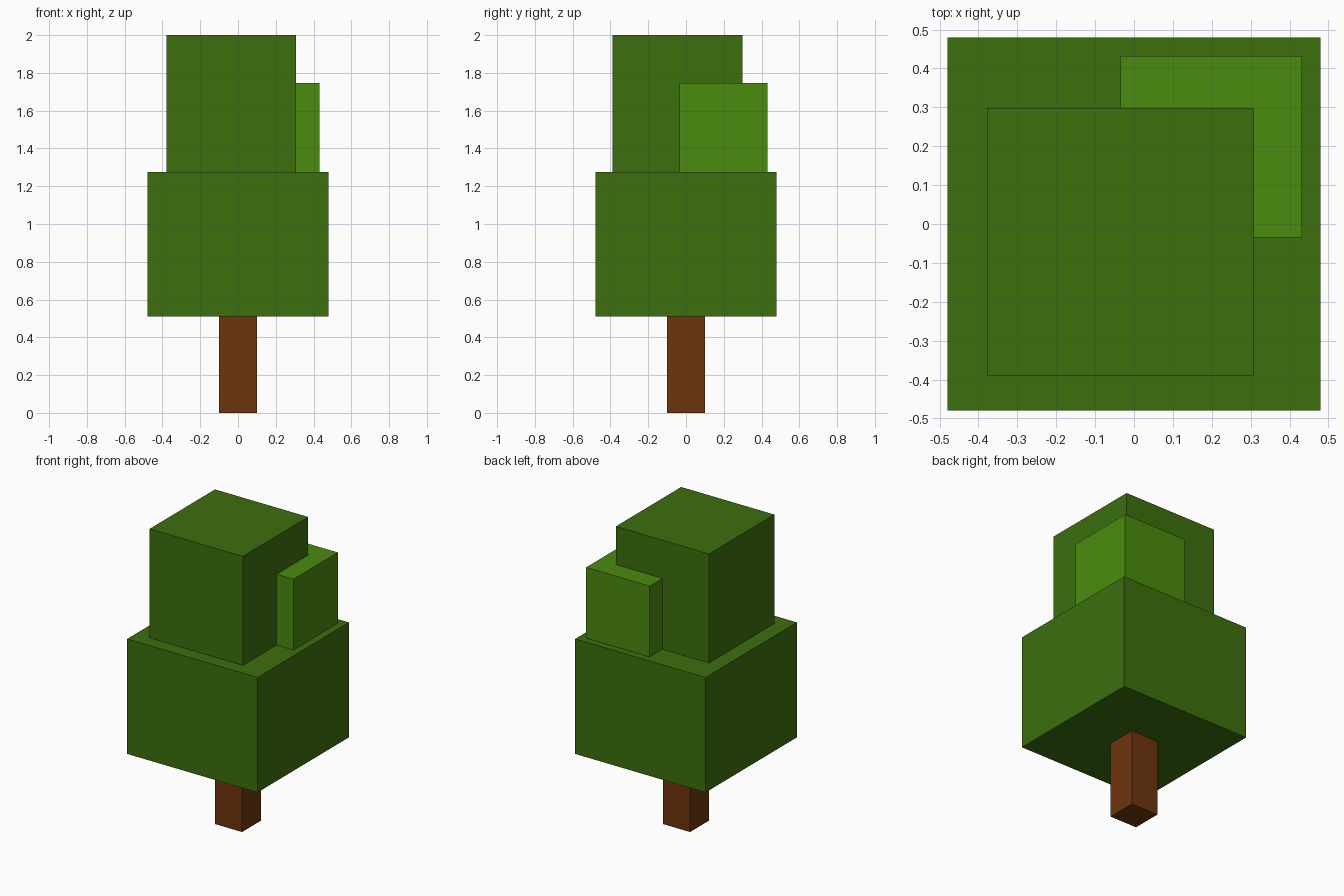
import bpy
from mathutils import Matrix, Vector

if "Cube" in bpy.data.objects:
    bpy.data.objects.remove(bpy.data.objects["Cube"])


def material(name, rgb):
    m = bpy.data.materials.new(name)
    m.diffuse_color = (*rgb, 1.0)
    m.use_nodes = True
    m.node_tree.nodes["Principled BSDF"].inputs["Base Color"].default_value = m.diffuse_color
    return m


def box(name, low, high, mat):
    """Axis-aligned box between two corners."""
    low, high = Vector(low), Vector(high)
    bpy.ops.mesh.primitive_cube_add(size=1)
    ob = bpy.context.object
    ob.name = ob.data.name = name
    ob.data.transform(Matrix.Diagonal((*(high - low), 1)))
    ob.location = (low + high) / 2
    ob.data.materials.append(mat)
    return ob


bark = material("bark_brown", (0.159, 0.036, 0.004))
leaf = material("leaf_green", (0.045, 0.159, 0.004))
light_leaf = material("light_leaf_green", (0.070, 0.258, 0.004))

# Trunk
box("trunk", (-0.10, -0.10, 0), (0.10, 0.10, 0.51), bark)
# Wide lower foliage
box("lower_foliage", (-0.48, -0.48, 0.51), (0.48, 0.48, 1.275), leaf)
# Offset top foliage
box("upper_foliage", (-0.378, -0.389, 1.275), (0.308, 0.298, 2.0), leaf)
# Lighter clump at the back right corner
box("side_foliage", (-0.035, -0.035, 1.275), (0.432, 0.432, 1.746), light_leaf)
